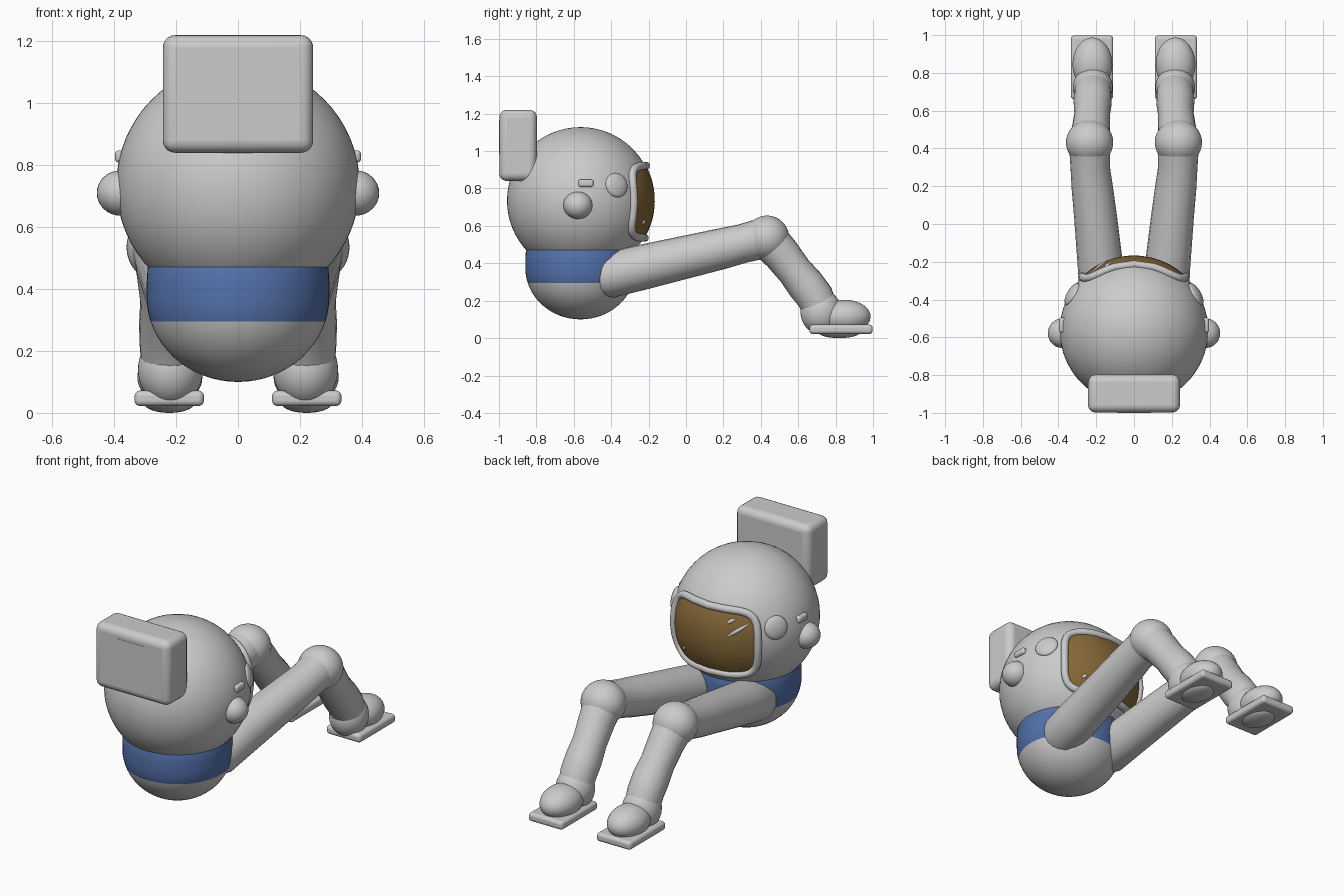
import bpy, bmesh
from math import sin, cos, pi, radians
from mathutils import Vector

if "Cube" in bpy.data.objects:
    bpy.data.objects.remove(bpy.data.objects["Cube"])

C = Vector((0, -0.564, 0.735))   # helmet centre
R = 0.393                        # helmet radius


def material(name, rgb):
    m = bpy.data.materials.new(name)
    m.diffuse_color = (*rgb, 1)
    m.use_nodes = True
    m.node_tree.nodes["Principled BSDF"].inputs["Base Color"].default_value = m.diffuse_color
    return m


BLUE = material("blue", (0.09, 0.17, 0.42))
GOLD = material("gold", (0.24, 0.14, 0.04))


def ball(name, loc, size, seg=48, normal=None):
    bpy.ops.mesh.primitive_uv_sphere_add(segments=seg, ring_count=seg // 2, location=loc)
    o = bpy.context.object
    o.name = name
    o.scale = size
    if normal is not None:
        o.rotation_euler = Vector(normal).to_track_quat('Z', 'Y').to_euler()
    bpy.ops.object.shade_smooth()
    return o


def box(name, lo, hi, bevel):
    lo, hi = Vector(lo), Vector(hi)
    bpy.ops.mesh.primitive_cube_add(size=1, location=(lo + hi) / 2)
    o = bpy.context.object
    o.name = name
    o.scale = hi - lo
    bpy.ops.object.transform_apply(location=False, rotation=False, scale=True)
    if bevel:
        b = o.modifiers.new("bevel", 'BEVEL')
        b.width, b.segments = bevel, 5
        bpy.ops.object.shade_smooth_by_angle()
    return o


def tube(name, pts, cyclic=False):
    # pts: (x, y, z, radius)
    cu = bpy.data.curves.new(name, 'CURVE')
    cu.dimensions = '3D'
    cu.bevel_depth, cu.bevel_resolution, cu.use_fill_caps = 1, 8, True
    s = cu.splines.new('POLY')
    s.points.add(len(pts) - 1)
    for p, (x, y, z, r) in zip(s.points, pts):
        p.co, p.radius = (x, y, z, 1), r
    s.use_cyclic_u = cyclic
    o = bpy.data.objects.new(name, cu)
    bpy.context.collection.objects.link(o)
    bpy.ops.object.select_all(action='DESELECT')
    bpy.context.view_layer.objects.active = o
    o.select_set(True)
    bpy.ops.object.convert(target='MESH')
    bpy.ops.object.shade_smooth_by_angle(angle=radians(50))
    return bpy.context.object


def on_helmet(az, el, r=R):
    # point on the helmet, azimuth measured from +y towards +x
    return C + r * Vector((sin(az) * cos(el), cos(az) * cos(el), sin(el)))


def visor_point(t, k, r):
    # rounded-rectangle outline in angles, k scales it towards the middle
    def p(v):
        return (1 if v >= 0 else -1) * abs(v) ** 0.4
    return on_helmet(radians(43) * k * p(cos(t)), radians(28.5) * k * p(sin(t)) - radians(1), r)


# helmet
ball("helmet", C, (R, R, R), 64)

# visor: rings from the middle to the rounded outline
N, K = 72, 12
bm = bmesh.new()
mid = bm.verts.new(on_helmet(0, -radians(1), R + 0.004))
rings = [[bm.verts.new(visor_point(2 * pi * i / N, k / K, R + 0.004)) for i in range(N)]
         for k in range(1, K + 1)]
for i in range(N):
    j = (i + 1) % N
    bm.faces.new((mid, rings[0][j], rings[0][i]))
    for a, b in zip(rings, rings[1:]):
        bm.faces.new((a[i], a[j], b[j], b[i]))
bmesh.ops.recalc_face_normals(bm, faces=bm.faces)
bm.normal_update()
if mid.normal.y < 0:
    bmesh.ops.reverse_faces(bm, faces=bm.faces)
for f in bm.faces:
    f.smooth = True
me = bpy.data.meshes.new("visor")
bm.to_mesh(me)
me.materials.append(GOLD)
bpy.context.collection.objects.link(bpy.data.objects.new("visor", me))

# visor frame
tube("visor_frame", [(*visor_point(2 * pi * i / N, 1.02, R + 0.004), 0.021) for i in range(N)], True)

# visor glints: thin slanted strips following the glass
for az, el, length in ((-28, 12, 0.15), (-22, 19, 0.06), (27, -17, 0.04)):
    pts = []
    for i in range(13):
        s = i / 6 - 1
        d = s * length / 2 / R
        p = on_helmet(radians(az) - 0.85 * d, radians(el) + 0.55 * d, R - 0.001)
        pts.append((*p, 0.002 + 0.010 * (1 - s * s)))
    tube("visor_glint", pts)

# body: straight upper part with a rounded bottom, blue above
bm = bmesh.new()
prof = [(0.28, 0.50), (0.292, 0.47), (0.295, 0.42)]
prof += [(0.295 * cos(a), 0.375 - 0.275 * sin(a)) for a in [pi / 2 * i / 16 for i in range(16)]]
prof += [(0, 0.10)]
vs = [bm.verts.new((r, C.y, z)) for r, z in prof]
es = [bm.edges.new(e) for e in zip(vs, vs[1:])]
bmesh.ops.spin(bm, geom=vs + es, cent=(0, C.y, 0), axis=(0, 0, 1), angle=2 * pi, steps=64)
bmesh.ops.remove_doubles(bm, verts=bm.verts, dist=1e-4)
bmesh.ops.recalc_face_normals(bm, faces=bm.faces)
for f in bm.faces:
    f.smooth = True
    f.material_index = 1 if f.calc_center_median().z < 0.29 else 0
me = bpy.data.meshes.new("body")
bm.to_mesh(me)
me.materials.append(BLUE)
me.materials.append(None)
bpy.context.collection.objects.link(bpy.data.objects.new("body", me))

# backpack and its front panel
box("backpack", (-0.243, -0.998, 0.84), (0.243, -0.797, 1.22), 0.04)
box("backpack_panel", (-0.09, -1.0, 0.985), (0.09, -0.99, 1.165), 0)

for s in (-1, 1):
    # helmet side fittings
    ball("ear_cap", (s * 0.38, -0.578, 0.71), (0.076, 0.078, 0.073), 32)
    n = Vector((s * 0.33, 0.194, 0.083)).normalized()
    ball("ear_disc", C + n * (R - 0.005), (0.066, 0.066, 0.025), 32, n)
    xs = sorted((s * 0.34, s * 0.397))
    box("ear_bar", (xs[0], -0.575, 0.808), (xs[1], -0.495, 0.848), 0.013)

    # thigh, knee and shin
    tube("thigh", [(s * x, y, z, r) for x, y, z, r in (
        (0.155, -0.48, 0.32, 0.10), (0.163, -0.42, 0.335, 0.122), (0.175, -0.25, 0.375, 0.121),
        (0.205, 0.05, 0.445, 0.113), (0.222, 0.20, 0.48, 0.109), (0.232, 0.30, 0.505, 0.104),
        (0.235, 0.40, 0.53, 0.108))])
    ball("knee", (s * 0.235, 0.432, 0.535), (0.125, 0.12, 0.12))
    tube("shin", [(s * x, y, z, r) for x, y, z, r in (
        (0.233, 0.44, 0.525, 0.108), (0.228, 0.51, 0.45, 0.10), (0.222, 0.58, 0.36, 0.094),
        (0.219, 0.64, 0.285, 0.101), (0.218, 0.69, 0.22, 0.10), (0.218, 0.72, 0.15, 0.095))])

    # boot with toe and sole
    ball("boot_heel", (s * 0.218, 0.722, 0.14), (0.105, 0.11, 0.12))
    ball("boot_toe", (s * 0.22, 0.845, 0.115), (0.105, 0.142, 0.09))
    cx = s * 0.222
    box("sole", (cx - 0.112, 0.66, 0.022), (cx + 0.112, 0.998, 0.072), 0.018)
    ball("sole_pad", (cx, 0.82, 0.03), (0.08, 0.11, 0.03), 32)
